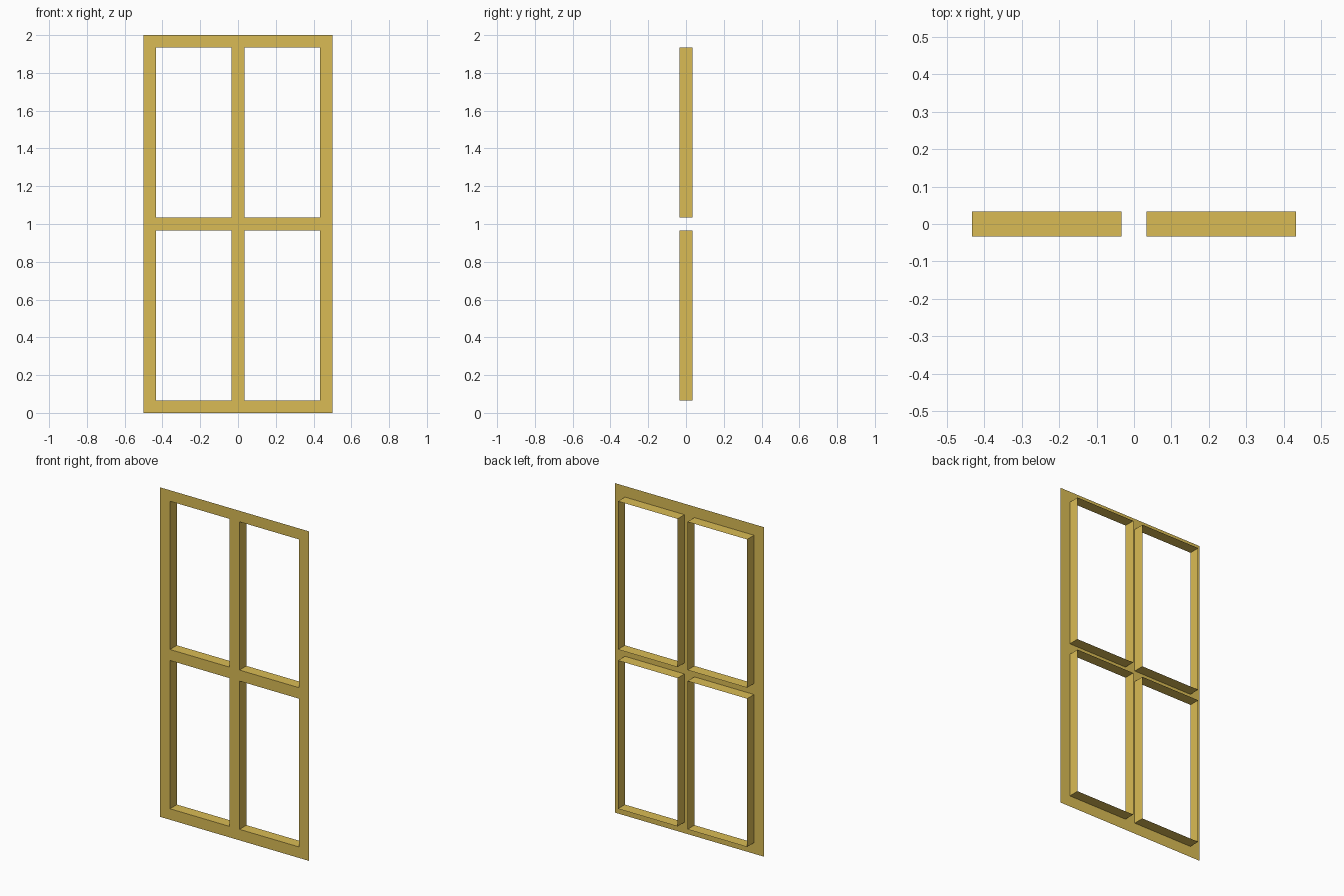
import bpy, bmesh

if "Cube" in bpy.data.objects:
    bpy.data.objects.remove(bpy.data.objects["Cube"])

BAR = 1 / 15          # width of every frame bar and depth of the reveals
HALF = BAR / 2
XS = [-0.5, -0.5 + BAR, -HALF, HALF, 0.5 - BAR, 0.5]
ZS = [0, BAR, 1 - HALF, 1 + HALF, 2 - BAR, 2]

bm = bmesh.new()

# Flat front sheet, leaving the four panes open
grid = [[bm.verts.new((x, -HALF, z)) for z in ZS] for x in XS]
for i in range(5):
    for j in range(5):
        if i % 2 and j % 2:
            continue
        bm.faces.new((grid[i][j], grid[i + 1][j], grid[i + 1][j + 1], grid[i][j + 1]))

# Thin reveals running back from the edge of each pane
for i in (1, 3):
    for j in (1, 3):
        ring = [grid[i][j], grid[i + 1][j], grid[i + 1][j + 1], grid[i][j + 1]]
        back = [bm.verts.new((v.co.x, HALF, v.co.z)) for v in ring]
        for k in range(4):
            n = (k + 1) % 4
            bm.faces.new((ring[k], ring[n], back[n], back[k]))

mesh = bpy.data.meshes.new("window_frame")
bm.to_mesh(mesh)
bm.free()

wood = bpy.data.materials.new("golden_wood")
wood.diffuse_color = (0.70, 0.50, 0.09, 1)
wood.use_nodes = True
wood.node_tree.nodes["Principled BSDF"].inputs["Base Color"].default_value = wood.diffuse_color
mesh.materials.append(wood)
bpy.context.collection.objects.link(bpy.data.objects.new("window_frame", mesh))
